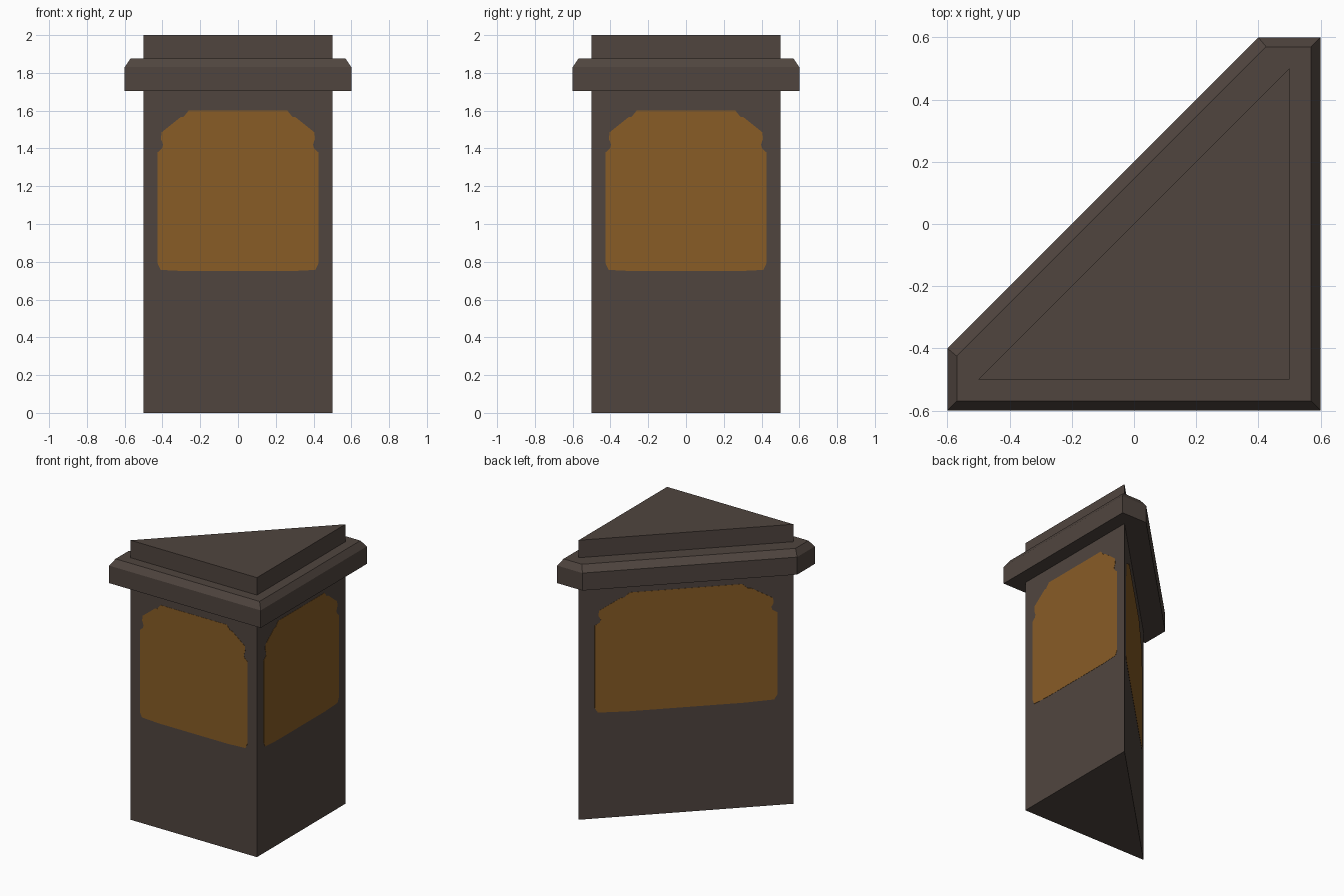
import bpy, bmesh
from mathutils import Vector

if "Cube" in bpy.data.objects:
    bpy.data.objects.remove(bpy.data.objects["Cube"])


def srgb(r, g, b):
    lin = [(c / 255 / 12.92) if c < 11 else ((c / 255 + 0.055) / 1.055) ** 2.4 for c in (r, g, b)]
    return (*lin, 1.0)


def material(name, color):
    m = bpy.data.materials.new(name)
    m.diffuse_color = color
    m.use_nodes = True
    m.node_tree.nodes["Principled BSDF"].inputs["Base Color"].default_value = m.diffuse_color
    return m


stone = material("dark_brown_stone", srgb(80, 69, 63))
amber = material("amber_panel", srgb(136, 92, 38))


def loft(name, rings, mat):
    """Closed solid through matching rings of points."""
    bm = bmesh.new()
    loops = [[bm.verts.new(p) for p in ring] for ring in rings]
    n = len(loops[0])
    for a, b in zip(loops, loops[1:]):
        for i in range(n):
            j = (i + 1) % n
            bm.faces.new((a[i], a[j], b[j], b[i]))
    bm.faces.new(loops[0][::-1])
    bm.faces.new(loops[-1])
    bmesh.ops.recalc_face_normals(bm, faces=bm.faces)
    me = bpy.data.meshes.new(name)
    bm.to_mesh(me)
    bm.free()
    me.materials.append(mat)
    ob = bpy.data.objects.new(name, me)
    bpy.context.collection.objects.link(ob)
    return ob


def ring(points, z):
    return [(x, y, z) for x, y in points]


# Triangular pillar body
tri = [(-0.5, -0.5), (0.5, -0.5), (0.5, 0.5)]
loft("pillar_body", [ring(tri, 0), ring(tri, 2)], stone)


# Five-sided collar with a chamfered top edge
def collar(r, d):
    return [(-r, -r), (r, -r), (r, r), (r - d, r), (-r, d - r)]


outer, inner = collar(0.6, 0.2), collar(0.57, 0.145)
loft("collar", [ring(outer, 1.705), ring(outer, 1.83), ring(inner, 1.875)], stone)

# Ornate panel outline (right half, mirrored), stretched to each wall's width
half = [(0.27, 0.75), (0.41, 0.757), (0.425, 0.79), (0.425, 1.38), (0.402, 1.40),
        (0.397, 1.42), (0.408, 1.45), (0.405, 1.485), (0.305, 1.565), (0.288, 1.567),
        (0.262, 1.60)]
outline = half + [(-x, z) for x, z in reversed(half)]
for i, side in enumerate(("front", "right", "back")):
    a, b = Vector((*tri[i], 0)), Vector((*tri[(i + 1) % 3], 0))
    normal = (b - a).cross(Vector((0, 0, 1))).normalized()
    flat = [a.lerp(b, x + 0.5) + Vector((0, 0, z)) for x, z in outline]
    loft(side + "_panel", [[p + normal * d for p in flat] for d in (-0.001, 0.0015)], amber)
